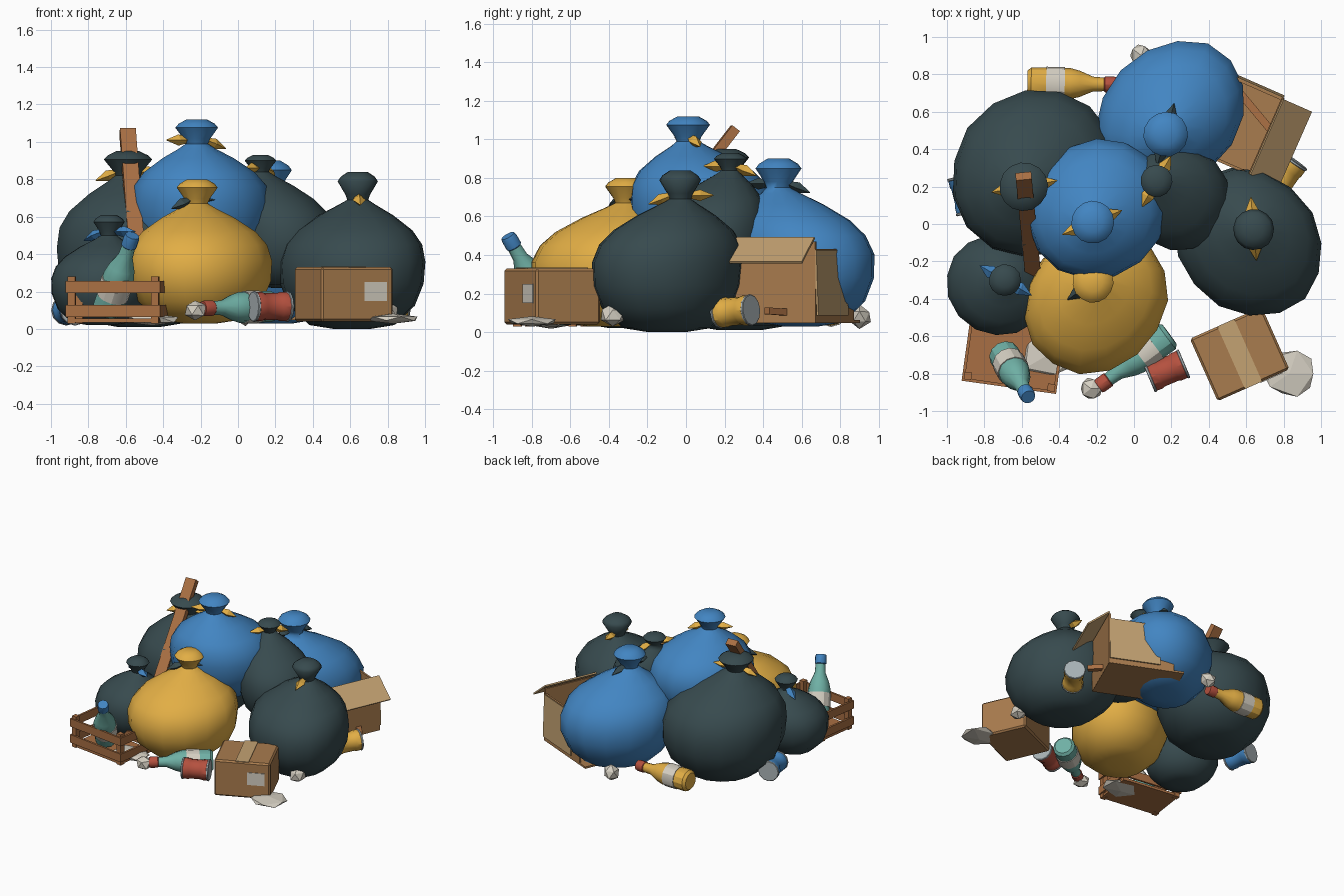
import bpy, bmesh, random
from math import sin, cos, pi, radians
from mathutils import Vector, Matrix

if "Cube" in bpy.data.objects:
    bpy.data.objects.remove(bpy.data.objects["Cube"])

random.seed(4)


def mat(name, hexa):
    m = bpy.data.materials.new(name)
    rgb = [int(hexa[i:i + 2], 16) / 255 for i in (0, 2, 4)]
    m.diffuse_color = [((c + .055) / 1.055) ** 2.4 for c in rgb] + [1]
    m.use_nodes = True
    m.node_tree.nodes["Principled BSDF"].inputs["Base Color"].default_value = m.diffuse_color
    return m


DARK, BLUE, YELLOW = mat("dark", "374a4e"), mat("blue", "4285c2"), mat("yellow", "e2ae45")
CARD, TAPE, WOOD = mat("card", "a97c4e"), mat("tape", "c4a272"), mat("wood", "a96f43")
TEAL, RED, PAPER, METAL = mat("teal", "6fb0a5"), mat("red", "b5513f"), mat("paper", "d5cfc2"), mat("metal", "a9b3b6")


def finish(name, bm, material, M=None, smooth=None):
    bmesh.ops.recalc_face_normals(bm, faces=bm.faces)
    me = bpy.data.meshes.new(name)
    bm.to_mesh(me)
    bm.free()
    me.materials.append(material)
    ob = bpy.data.objects.new(name, me)
    bpy.context.collection.objects.link(ob)
    if M:
        ob.matrix_world = M
    if smooth:
        bpy.ops.object.select_all(action='DESELECT')
        ob.select_set(True)
        bpy.context.view_layer.objects.active = ob
        bpy.ops.object.shade_smooth_by_angle(angle=radians(smooth))
    return ob


def loft(name, rings, material, n=12, M=None, jitter=0, smooth=30, yaw=0):
    # rings: (centre x, centre y, z, radius a, radius b), ellipse turned by yaw
    bm = bmesh.new()
    loops = []
    ang = [2 * pi * i / n for i in range(n)]
    wob = [1 + random.uniform(-jitter, jitter) for a in ang]
    c, s = cos(radians(yaw)), sin(radians(yaw))
    for cx, cy, z, ra, rb in rings:
        pts = [(ra * w * cos(a), rb * w * sin(a)) for a, w in zip(ang, wob)]
        loops.append([bm.verts.new((cx + c * x - s * y, cy + s * x + c * y, z)) for x, y in pts])
    for a, b in zip(loops, loops[1:]):
        for i in range(n):
            j = (i + 1) % n
            bm.faces.new((a[i], a[j], b[j], b[i]))
    bm.faces.new(loops[0])
    bm.faces.new(loops[-1])
    return finish(name, bm, material, M, smooth)


def lathe(name, prof, material, M, n=12):
    return loft(name, [(0, 0, z, r, r) for r, z in prof], material, n, M)


def axis(a, b):
    a, b = Vector(a), Vector(b)
    return Matrix.Translation(a) @ (b - a).to_track_quat('Z', 'Y').to_matrix().to_4x4()


def box(name, size, loc, material, M=Matrix(), bevel=0):
    bm = bmesh.new()
    bmesh.ops.create_cube(bm, size=1, matrix=Matrix.Translation(loc) @ Matrix.Diagonal((*size, 1)))
    if bevel:
        bmesh.ops.bevel(bm, geom=bm.edges[:], offset=bevel, segments=1, affect='EDGES')
    return finish(name, bm, material, M)


def frame(x, y, z, yaw):
    return Matrix.Translation((x, y, z)) @ Matrix.Rotation(radians(yaw), 4, 'Z')


BODY = [(.25, 0), (.58, .03), (.86, .18), (.98, .35), (1, .52), (.94, .655), (.79, .765), (.51, .88), (.26, .96)]
KNOT = [(.52, 0), (.62, .2), (1, .66), (.85, .82), (.48, 1)]


def bag(name, centre, radii, yaw, z0, neck, top, knot, kr, m, tie, tie_angle):
    (cx, cy), (ra, rb), (kx, ky) = centre, radii, knot
    rings = []
    for r, f in BODY:
        t = max(0, (f - .45) / .55) ** 1.4
        rings.append((cx + (kx - cx) * t, cy + (ky - cy) * t, z0 + f * (neck - z0), ra * r, rb * r))
    rings += [(kx, ky, neck + f * (top - neck), kr * r, kr * r) for r, f in KNOT]
    loft(name, rings, m, 15, jitter=.015, smooth=65, yaw=yaw)
    # tie ends: flattened leaf spikes either side of the neck
    for side, lift in ((0, -.05), (180, .0)):
        a = radians(tie_angle + side)
        d = Vector((cos(a), sin(a), 0))
        p = Vector((kx, ky, neck + .02)) + d * kr * .4
        M = axis(p, p + d * .13 + Vector((0, 0, lift)))
        loft(name + "_tie", [(0, 0, 0, .02, .015), (0, 0, .06, .035, .03), (0, 0, .13, .002, .002)], tie, 4, M, smooth=None)


# rubbish bags
bag("blue_bag_centre", (-.19, .085), (.39, .365), 45, .34, .99, 1.12, (-.22, .01), .115, BLUE, YELLOW, 22)
bag("yellow_bag_front", (-.205, -.42), (.41, .36), 45, .03, .67, .80, (-.22, -.31), .11, YELLOW, DARK, 215)
bag("dark_bag_right", (.61, -.1), (.425, .37), -45, 0, .69, .84, (.64, -.03), .11, DARK, YELLOW, 275)
bag("dark_bag_back_left", (-.53, .28), (.46, .43), 50, .01, .82, .95, (-.59, .2), .13, DARK, YELLOW, 190)
bag("blue_bag_back", (.2, .595), (.43, .36), 42, .03, .75, .90, (.17, .48), .12, BLUE, DARK, 75)
bag("dark_bag_small", (-.735, -.33), (.28, .26), -45, .02, .50, .61, (-.69, -.3), .085, DARK, BLUE, 150)
bag("dark_bag_middle", (.245, .13), (.275, .275), 45, .22, .84, .93, (.12, .23), .085, DARK, YELLOW, 60)

# closed carton with tape and label
M = frame(.565, -.695, 0, 24)
box("closed_carton", (.42, .365, .29), (0, 0, .185), CARD, M, .012)
box("carton_tape_top", (.1, .366, .006), (0, 0, .332), TAPE, M)
box("carton_label", (.13, .006, .1), (.105, -.184, .2), PAPER, M)

# open carton with flaps, partly buried in the bag beside it
M = frame(.53, .545, 0, -23.7)
box("open_carton_floor", (.58, .45, .015), (-.09, 0, .055), CARD, M)
box("open_carton_side", (.015, .45, .42), (.193, 0, .26), CARD, M)
for s in (-1, 1):
    box("open_carton_end", (.5, .015, .38), (-.05, s * .218, .24), CARD, M)
box("open_carton_flap_side", (.21, .44, .012), (.105, 0, 0), TAPE,
    M @ Matrix.Translation((.195, 0, .49)) @ Matrix.Rotation(radians(38), 4, 'Y'))
box("open_carton_flap_end", (.39, .34, .01), (0, .17, 0), TAPE,
    M @ Matrix.Translation((0, .224, .425)) @ Matrix.Rotation(radians(-88), 4, 'X'))

# slatted crate
M = frame(-.645, -.70, 0, -8)
box("crate_floor", (.48, .32, .02), (0, 0, .045), WOOD, M)
for z in (.095, .225):
    for s in (-1, 1):
        box("crate_long_slat", (.51, .016, .065), (0, s * .167, z), WOOD, M)
        box("crate_short_slat", (.016, .33, .065), (s * .247, 0, z), WOOD, M)
for sx in (-1, 1):
    for sy in (-1, 1):
        box("crate_post", (.04, .04, .25), (sx * .225, sy * .145, .155), WOOD, M)


# bottles
def bottle(name, base, tip, m, cap):
    M = axis(base, tip)
    k = (Vector(tip) - Vector(base)).length / .48
    M = M @ Matrix.Diagonal((1, 1, k, 1))
    lathe(name, [(.065, 0), (.083, .02), (.083, .23), (.07, .28), (.04, .35), (.035, .43)], m, M)
    lathe(name + "_label", [(.082, .1), (.088, .1), (.088, .2), (.082, .2)], PAPER, M)
    lathe(name + "_cap", [(.036, .41), (.042, .415), (.042, .465), (.038, .48)], cap, M)


bottle("teal_bottle_crate", (-.70, -.69, .09), (-.565, -.925, .5), TEAL, BLUE)
bottle("teal_bottle_lying", (.19, -.59, .12), (-.19, -.87, .11), TEAL, RED)
bottle("yellow_bottle_back", (-.57, .755, .115), (-.09, .745, .115), YELLOW, RED)


# tin cans
def can(name, a, b, m):
    M = axis(a, b)
    h = (Vector(b) - Vector(a)).length
    lathe(name, [(.078, .01), (.078, h * .25), (.073, h * .3), (.073, h * .7), (.078, h * .75), (.078, h - .01)], m, M)
    for z in (0, h - .015):
        lathe(name + "_lid", [(.078, z), (.082, z + .003), (.082, z + .012), (.078, z + .015)], METAL, M)


can("red_can", (.08, -.825, .12), (.27, -.745, .12), RED)
can("yellow_can", (.74, .17, .1), (.86, .34, .115), YELLOW)
can("blue_can", (-.87, .06, .1), (-.92, .26, .1), BLUE)

# loose planks
box("long_plank", (.085, .05, .86), (0, 0, .43), WOOD, axis((-.54, -.27, .38), (-.59, .25, 1.05)))
box("low_plank", (.04, .035, .4), (0, 0, .2), WOOD, axis((.8, .42, .11), (.5, .78, .085)))


# crumpled paper balls and flattened sheets
def paper(name, loc, size):
    bm = bmesh.new()
    bmesh.ops.create_icosphere(bm, subdivisions=1, radius=1)
    for v in bm.verts:
        v.co *= random.uniform(.88, 1.12)
    finish(name, bm, PAPER, Matrix.Translation(loc) @ Matrix.Diagonal((*size, 1)))


for p in ((-.23, -.88, .1), (.04, .9, .08), (.8, -.38, .09)):
    paper("paper_ball", p, (.062, .065, .058))
paper("flat_paper_right", (.83, -.8, .055), (.15, .14, .025))
paper("flat_paper_left", (-.46, -.7, .05), (.15, .12, .03))
